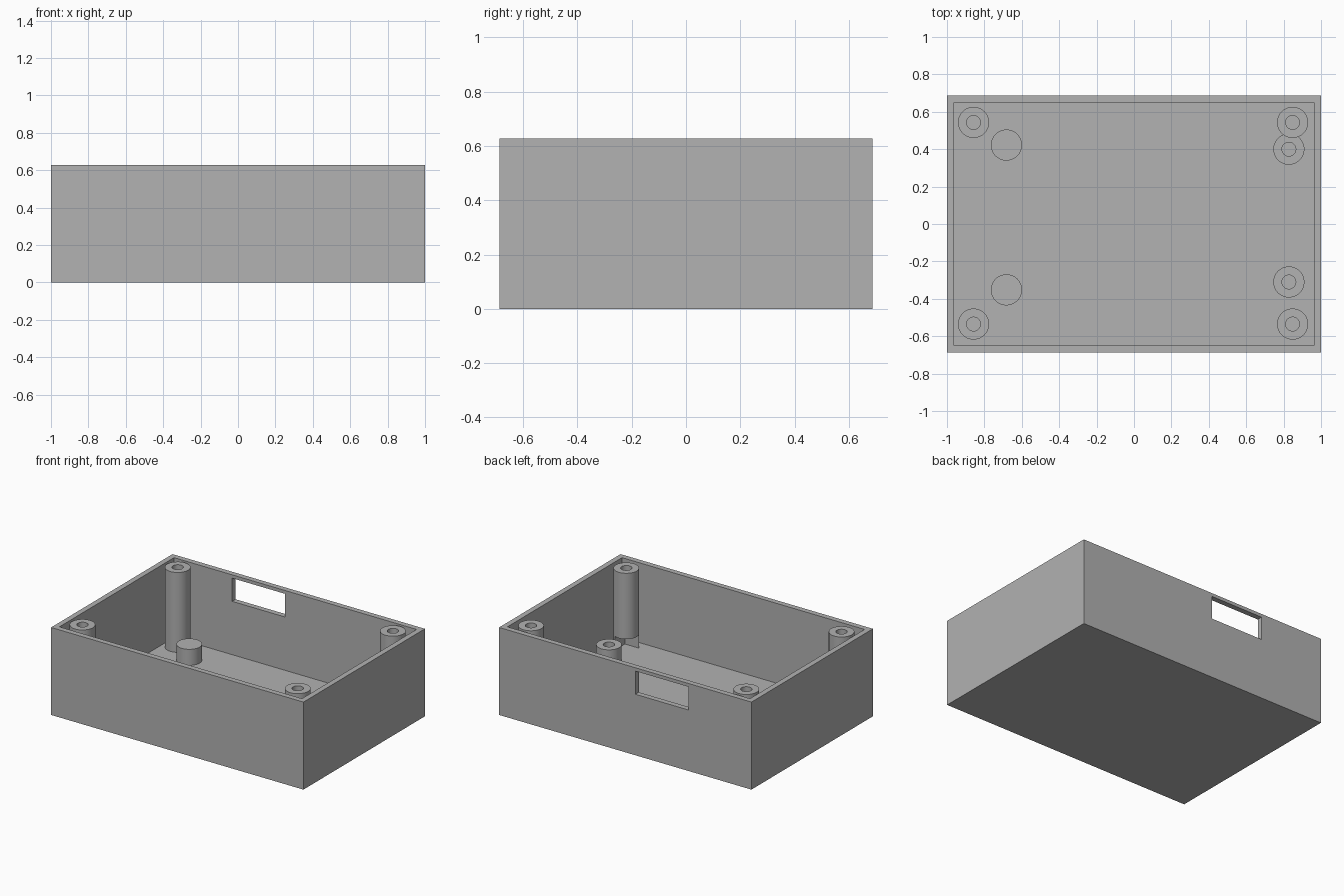
import bpy
import bmesh
from mathutils import Matrix, Vector

cube = bpy.data.objects.get("Cube")
if cube:
    bpy.data.objects.remove(cube)

LENGTH, WIDTH, HEIGHT = 2.0, 1.375, 0.627
WALL = 0.055
FLOOR = 0.055
POST_RADIUS, HOLE_RADIUS = 0.083, 0.037
STANDOFF_TOP = 0.17

grey = bpy.data.materials.new("plain grey")
grey.use_nodes = True
grey.diffuse_color = (0.445, 0.445, 0.445, 1)
grey.node_tree.nodes["Principled BSDF"].inputs["Base Color"].default_value = grey.diffuse_color


def finish(bm, name):
    bmesh.ops.recalc_face_normals(bm, faces=bm.faces)
    mesh = bpy.data.meshes.new(name)
    bm.to_mesh(mesh)
    bm.free()
    mesh.materials.append(grey)
    obj = bpy.data.objects.new(name, mesh)
    bpy.context.collection.objects.link(obj)
    return obj


def box_bmesh(low, high):
    low, high = Vector(low), Vector(high)
    bm = bmesh.new()
    place = Matrix.Translation((low + high) / 2) @ Matrix.Diagonal((high - low).to_4d())
    bmesh.ops.create_cube(bm, size=1, matrix=place)
    return bm


def activate(obj):
    bpy.ops.object.select_all(action="DESELECT")
    obj.select_set(True)
    bpy.context.view_layer.objects.active = obj


def cut(obj, low, high):
    cutter = finish(box_bmesh(low, high), "cutter")
    cutter.hide_render = True
    mod = obj.modifiers.new("cut", "BOOLEAN")
    mod.operation = "DIFFERENCE"
    mod.solver = "EXACT"
    mod.object = cutter
    activate(obj)
    bpy.ops.object.modifier_apply(modifier=mod.name)
    bpy.data.objects.remove(cutter)


def post(name, x, y, top, hole_bottom=None):
    """Round post standing in the floor, with a blind screw hole if wanted."""
    bottom = FLOOR - 0.01
    profile = [(0, bottom), (POST_RADIUS, bottom), (POST_RADIUS, top)]
    if hole_bottom is None:
        profile.append((0, top))
    else:
        profile += [(HOLE_RADIUS, top), (HOLE_RADIUS, hole_bottom), (0, hole_bottom)]
    bm = bmesh.new()
    verts = [bm.verts.new((r, 0, z)) for r, z in profile]
    edges = [bm.edges.new(pair) for pair in zip(verts, verts[1:])]
    bmesh.ops.spin(bm, geom=verts + edges, cent=(0, 0, 0), axis=(0, 0, 1),
                   angle=6.283185307, steps=64)
    bmesh.ops.remove_doubles(bm, verts=bm.verts, dist=0.0001)
    bmesh.ops.translate(bm, verts=bm.verts, vec=(x, y, 0))
    return finish(bm, name)


def smooth(obj):
    activate(obj)
    bpy.ops.object.shade_smooth_by_angle(angle=0.6)


# Open tray: top face inset for the rim, then sunk to the floor
bm = box_bmesh((-LENGTH / 2, -WIDTH / 2, 0), (LENGTH / 2, WIDTH / 2, HEIGHT))
top_face = max(bm.faces, key=lambda f: f.calc_center_median().z)
bmesh.ops.inset_region(bm, faces=[top_face], thickness=WALL)
well = bmesh.ops.extrude_face_region(bm, geom=[top_face])["geom"]
bmesh.ops.translate(bm, verts=[v for v in well if isinstance(v, bmesh.types.BMVert)],
                    vec=(0, 0, FLOOR - HEIGHT))
if top_face.is_valid:
    bmesh.ops.delete(bm, geom=[top_face], context="FACES_ONLY")
case = finish(bm, "case")

# Connector opening in the back wall
cut(case, (-0.5, 0.5, 0.437), (-0.08, 0.8, 0.603))

# Screw posts in the corners; the left pair is notched low down for the board
for end, y in (("front", -0.535), ("back", 0.543)):
    right = post("right_" + end + "_screw_post", -0.858, y, HEIGHT, 0.2)
    left = post("left_" + end + "_screw_post", 0.848, y, HEIGHT, 0.2)
    cut(left, (0.7, -0.577, FLOOR - 0.03), (0.888, 0.585, 0.155))
    smooth(right)
    smooth(left)

# Board standoffs: hollow on the left, solid on the right
for end, y in (("front", -0.31), ("back", 0.40)):
    smooth(post("left_" + end + "_standoff", 0.828, y, STANDOFF_TOP, FLOOR + 0.005))
for end, y in (("front", -0.352), ("back", 0.422)):
    smooth(post("right_" + end + "_standoff", -0.682, y, STANDOFF_TOP))
